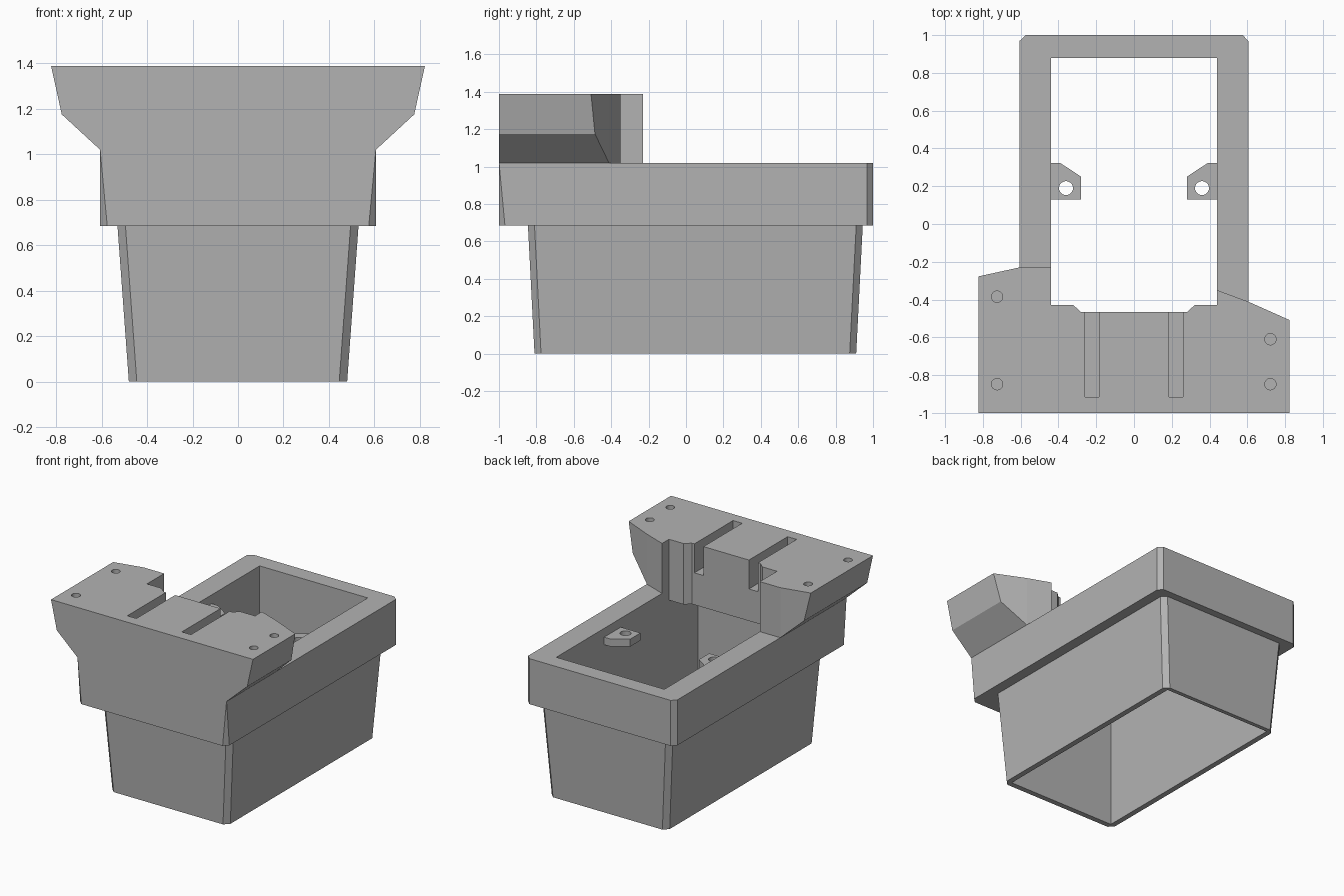
import bpy, bmesh, math

cube = bpy.data.objects.get("Cube")
if cube:
    bpy.data.objects.remove(cube, do_unlink=True)

grey = bpy.data.materials.new("plain grey")
grey.use_nodes = True
grey.diffuse_color = (0.45, 0.45, 0.45, 1)
grey.node_tree.nodes["Principled BSDF"].inputs["Base Color"].default_value = (0.45, 0.45, 0.45, 1)


def loft(name, rings):
    """Solid through matching rings of 3D points, capped at both ends."""
    bm = bmesh.new()
    loops = [[bm.verts.new(p) for p in ring] for ring in rings]
    for a, b in zip(loops, loops[1:]):
        for i in range(len(a)):
            j = (i + 1) % len(a)
            bm.faces.new((a[i], a[j], b[j], b[i]))
    bm.faces.new(loops[0])
    bm.faces.new(loops[-1])
    bmesh.ops.recalc_face_normals(bm, faces=bm.faces)
    mesh = bpy.data.meshes.new(name)
    bm.to_mesh(mesh)
    bm.free()
    mesh.materials.append(grey)
    obj = bpy.data.objects.new(name, mesh)
    bpy.context.collection.objects.link(obj)
    return obj


def prism(name, plan, z0, z1):
    return loft(name, [[(x, y, z) for x, y in plan] for z in (z0, z1)])


def box(name, x0, x1, y0, y1, z0, z1):
    return prism(name, [(x0, y0), (x1, y0), (x1, y1), (x0, y1)], z0, z1)


def disc(name, x, y, r, z0, z1, n=24):
    angles = [math.tau * i / n for i in range(n)]
    return prism(name, [(x + r * math.cos(a), y + r * math.sin(a)) for a in angles], z0, z1)


def chamfered(hx, y0, y1, front, back, z):
    """Rectangle ring with separately cut front and back corners."""
    half = [(hx - front, y0), (hx, y0 + front), (hx, y1 - back), (hx - back, y1)]
    return [(x, y, z) for x, y in half + [(-x, y) for x, y in reversed(half)]]


def combine(obj, tool, operation):
    """Apply a boolean and remove the tool."""
    tool.hide_render = True
    mod = obj.modifiers.new("cut", "BOOLEAN")
    mod.operation = operation
    mod.solver = "EXACT"
    mod.object = tool
    bpy.context.view_layer.update()
    result = bpy.data.meshes.new_from_object(
        obj.evaluated_get(bpy.context.evaluated_depsgraph_get()))
    obj.modifiers.clear()
    obj.data = result
    bpy.data.objects.remove(tool, do_unlink=True)


# Tapered lower tub, open right through
tub = loft("tub", [chamfered(0.48, -0.81, 0.91, 0.035, 0.035, 0),
                   chamfered(0.53, -0.845, 0.945, 0.035, 0.035, 0.685)])
combine(tub, box("well", -0.44, 0.44, -0.77, 0.88, -0.1, 1.0), "DIFFERENCE")

# Wide collar, its front corner cuts fading out at the top
collar = loft("collar", [chamfered(0.607, -1, 1, 0.032, 0.032, 0.685),
                         chamfered(0.607, -1, 1, 0.0005, 0.032, 1.02)])
combine(collar, box("well", -0.44, 0.44, -0.77, 0.88, 0.5, 1.2), "DIFFERENCE")

# Flared deck: front profile trimmed to an uneven plan
half = [(0.56, 0.94), (0.607, 1.02), (0.775, 1.175), (0.822, 1.388)]
profile = half + [(-x, z) for x, z in reversed(half)]
deck = loft("deck", [[(x, y, z) for x, z in profile] for y in (-1, 0)])
plan = [(-0.9, -1.1), (0.9, -1.1), (0.9, -0.54), (0.82, -0.507), (0.607, -0.412),
        (0.44, -0.35), (0.44, -0.43), (0.32, -0.43), (0.28, -0.467),
        (-0.28, -0.467), (-0.32, -0.43), (-0.44, -0.43), (-0.44, -0.23),
        (-0.607, -0.23), (-0.9, -0.294)]
combine(deck, prism("trim", plan, 0.8, 1.6), "INTERSECT")

# Two slots and four blind screw holes
for side in (-1, 1):
    c = side * 0.222
    combine(deck, box("slot", c - 0.037, c + 0.037, -0.917, -0.4, 1.175, 1.5), "DIFFERENCE")
for x, y in [(-0.725, -0.385), (-0.725, -0.848), (0.722, -0.61), (0.722, -0.848)]:
    combine(deck, disc("screw_hole", x, y, 0.03, 1.24, 1.5), "DIFFERENCE")
combine(collar, deck, "UNION")
collar.name = "collar_and_deck"

# Drilled lugs on the inner side walls
for side, name in ((-1, "right_lug"), (1, "left_lug")):
    outline = [(0.445, 0.13), (0.28, 0.13), (0.28, 0.25), (0.39, 0.323), (0.445, 0.323)]
    lug = prism(name, [(side * x, y) for x, y in outline], 0.9, 0.955)
    combine(lug, disc("lug_hole", side * 0.36, 0.19, 0.037, 0.8, 1.1), "DIFFERENCE")
